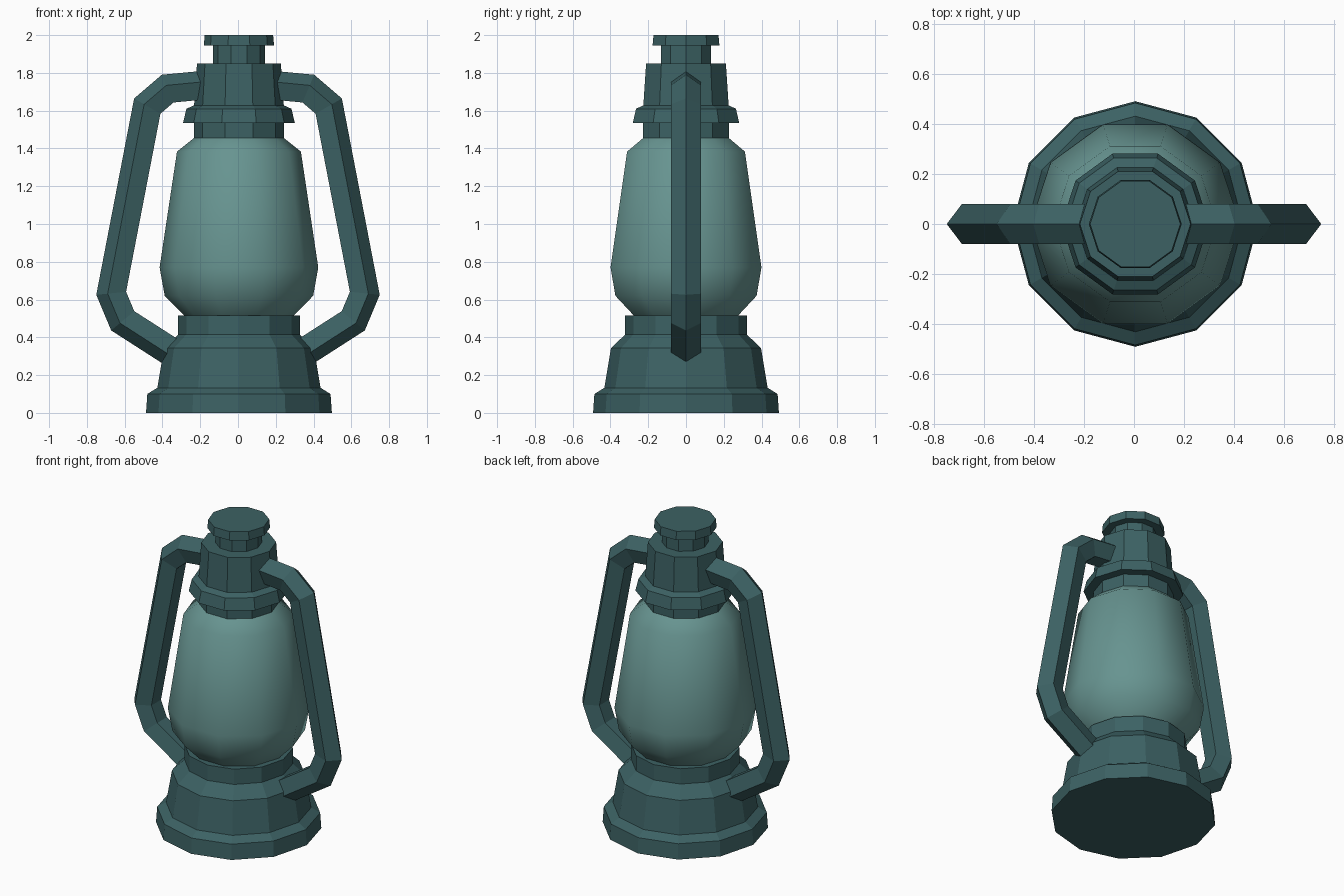
import bpy, bmesh, math
from mathutils import Vector

if "Cube" in bpy.data.objects:
    bpy.data.objects.remove(bpy.data.objects["Cube"])


def material(name, rgb):
    m = bpy.data.materials.new(name)
    m.diffuse_color = (*rgb, 1)
    m.use_nodes = True
    m.node_tree.nodes["Principled BSDF"].inputs["Base Color"].default_value = m.diffuse_color
    return m


METAL = material("dark teal metal", (0.045, 0.120, 0.126))
GLASS = material("pale teal glass", (0.135, 0.295, 0.280))


def skin(name, rings, mat, smooth=False):
    """Bridge a list of equal vertex rings into a closed, capped tube."""
    bm = bmesh.new()
    rows = [[bm.verts.new(p) for p in ring] for ring in rings]
    n = len(rows[0])
    for a, b in zip(rows, rows[1:]):
        for i in range(n):
            j = (i + 1) % n
            bm.faces.new((a[i], a[j], b[j], b[i]))
    bm.faces.new(rows[0])
    bm.faces.new(rows[-1])
    bmesh.ops.recalc_face_normals(bm, faces=bm.faces)
    for f in bm.faces:
        f.smooth = smooth and len(f.verts) == 4
    me = bpy.data.meshes.new(name)
    bm.to_mesh(me)
    bm.free()
    me.materials.append(mat)
    ob = bpy.data.objects.new(name, me)
    bpy.context.collection.objects.link(ob)
    return ob


def lathe(name, profile, sides, mat, smooth=False):
    """Turn a (radius, height) profile around the lantern axis."""
    step = 2 * math.pi / sides
    rings = [[(0.005 + r * math.cos(i * step), r * math.sin(i * step), z)
              for i in range(sides)] for r, z in profile]
    return skin(name, rings, mat, smooth)


# Stepped fuel tank at the bottom
lathe("base_tank", [(0.492, 0), (0.485, 0.10), (0.432, 0.133), (0.397, 0.343),
                    (0.322, 0.415), (0.322, 0.515)], 12, METAL)

# Glass globe
lathe("glass_globe", [(0.285, 0.51), (0.393, 0.62), (0.420, 0.77),
                      (0.328, 1.383), (0.236, 1.457)], 10, GLASS, True)

# Upper collar, chimney and cap
lathe("upper_collar", [(0.238, 1.453), (0.238, 1.535), (0.296, 1.535),
                       (0.278, 1.61), (0.238, 1.628)], 10, METAL)
lathe("chimney", [(0.238, 1.62), (0.222, 1.85), (0.138, 1.85), (0.138, 1.945)], 10, METAL)
lathe("top_cap", [(0.186, 1.945), (0.181, 2.0)], 10, METAL)

# Side tubes: a pentagonal section with one corner pointing outward, mitred at bends
PATH = [Vector((x, 0, z)) for x, z in
        [(0.17, 1.728), (0.369, 1.709), (0.473, 1.62),
         (0.663, 0.634), (0.604, 0.493), (0.33, 0.317)]]
R = 0.084


def side_tube(name, side):
    rings = []
    for k, p in enumerate(PATH):
        d_in = (p - PATH[max(k - 1, 0)]).normalized()
        d_out = (PATH[min(k + 1, len(PATH) - 1)] - p).normalized()
        t = (d_in + d_out).normalized()
        out = Vector((-t.z, 0, t.x))
        seg = d_in if k else d_out
        miter = 1 / max(t.dot(seg), 0.5)
        ring = []
        for i in range(5):
            a = 2 * math.pi * i / 5
            q = p + out * (R * math.cos(a) * miter)
            ring.append((side * q.x, R * math.sin(a), q.z))
        rings.append(ring)
    return skin(name, rings, METAL)


side_tube("left_side_tube", -1)
side_tube("right_side_tube", 1)
